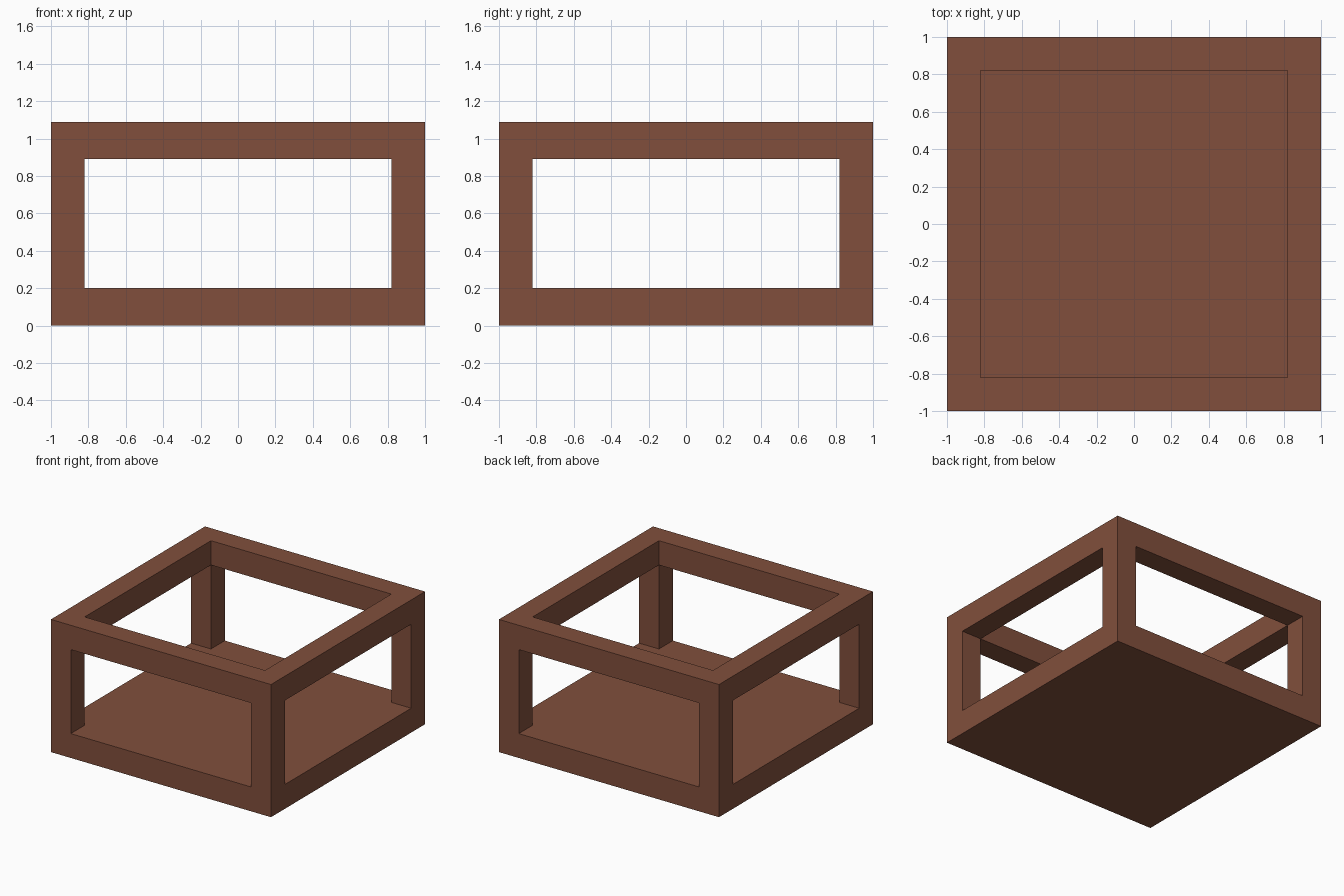
import bpy

default = bpy.data.objects.get("Cube")
if default:
    bpy.data.objects.remove(default, do_unlink=True)

HEIGHT = 1.09        # overall height
FLOOR = 0.20         # top of the solid base
RAIL_BOTTOM = 0.89   # underside of the top rails
INNER = 0.82         # half width of every opening
THROUGH = 1.5        # cutter reach past the outer walls

brown = bpy.data.materials.new("warm_brown")
brown.use_nodes = True
colour = (0.22, 0.078, 0.045, 1)
brown.diffuse_color = colour
shader = brown.node_tree.nodes["Principled BSDF"]
shader.inputs["Base Color"].default_value = colour
shader.inputs["Roughness"].default_value = 0.8


def box(name, half_x, half_y, bottom, top):
    bpy.ops.mesh.primitive_cube_add(size=2, location=(0, 0, (bottom + top) / 2))
    obj = bpy.context.object
    obj.name = name
    obj.scale = (half_x, half_y, (top - bottom) / 2)
    bpy.ops.object.transform_apply(location=True, rotation=False, scale=True)
    obj.data.materials.append(brown)
    return obj


def cut(target, cutter):
    cutter.hide_render = True
    mod = target.modifiers.new(cutter.name, 'BOOLEAN')
    mod.operation = 'DIFFERENCE'
    mod.solver = 'EXACT'
    mod.object = cutter
    bpy.context.view_layer.objects.active = target
    bpy.ops.object.modifier_apply(modifier=mod.name)
    bpy.data.objects.remove(cutter, do_unlink=True)


# Solid block that becomes the base, corner posts and top rails
frame = box("open_box_frame", 1, 1, 0, HEIGHT)

# Open top down to the floor, then windows through both pairs of sides
cut(frame, box("top_opening", INNER, INNER, FLOOR, THROUGH))
cut(frame, box("side_windows", THROUGH, INNER, FLOOR, RAIL_BOTTOM))
cut(frame, box("front_back_windows", INNER, THROUGH, FLOOR, RAIL_BOTTOM))
